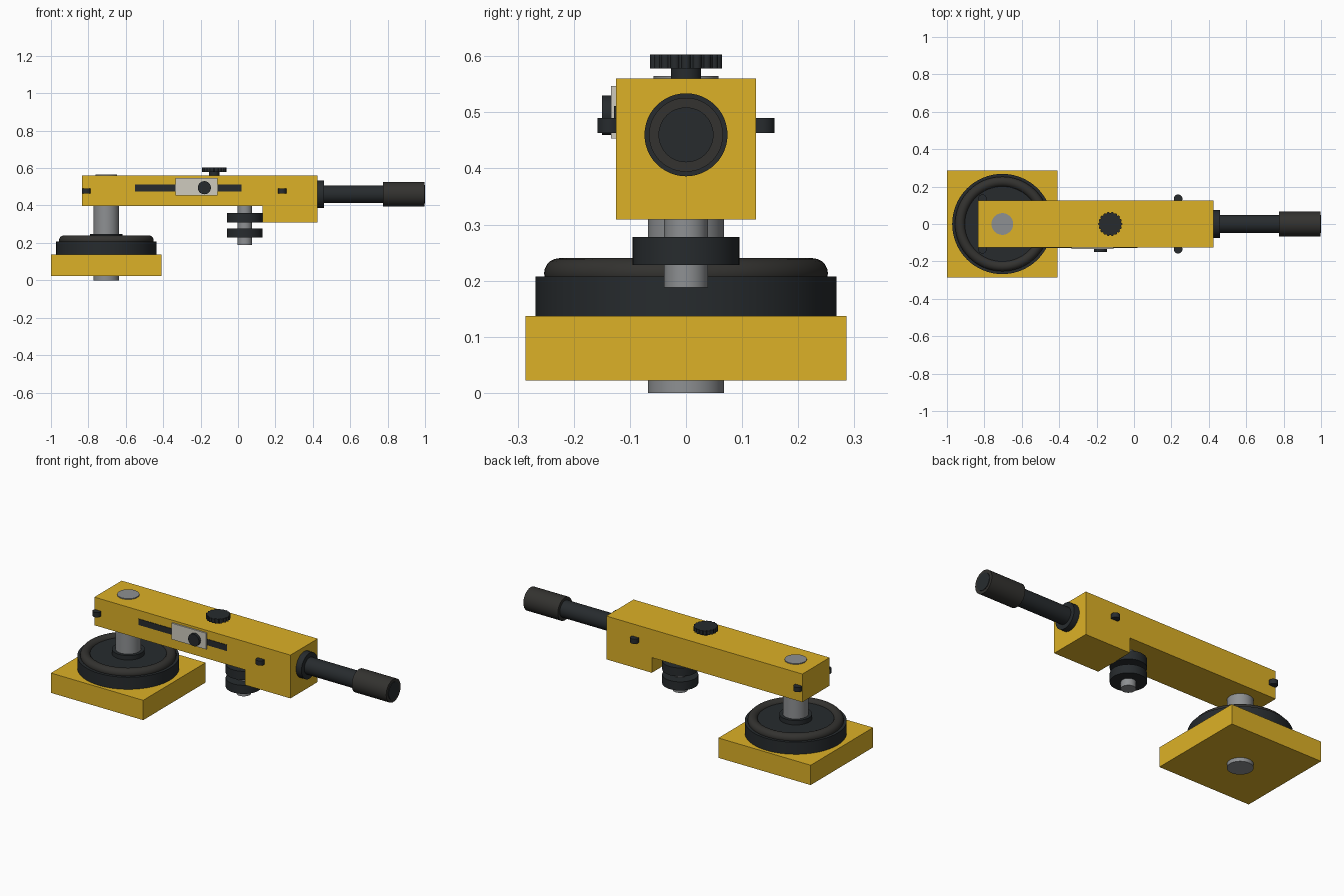
import bpy, bmesh, math
from mathutils import Matrix

if "Cube" in bpy.data.objects:
    bpy.data.objects.remove(bpy.data.objects["Cube"])


def material(name, rgb):
    m = bpy.data.materials.new(name)
    m.diffuse_color = (*rgb, 1)
    m.use_nodes = True
    m.node_tree.nodes["Principled BSDF"].inputs["Base Color"].default_value = m.diffuse_color
    return m


YELLOW = material("yellow paint", (0.72, 0.44, 0.02))
DARK = material("dark plastic", (0.02, 0.024, 0.027))
RUBBER = material("rubber", (0.033, 0.032, 0.029))
STEEL = material("steel", (0.27, 0.28, 0.29))
PALE = material("pale plate", (0.62, 0.6, 0.52))


def finish(bm, name, mat, smooth=False):
    bmesh.ops.recalc_face_normals(bm, faces=bm.faces)
    me = bpy.data.meshes.new(name)
    bm.to_mesh(me)
    bm.free()
    me.materials.append(mat)
    ob = bpy.data.objects.new(name, me)
    bpy.context.collection.objects.link(ob)
    if smooth:
        bpy.ops.object.select_all(action='DESELECT')
        ob.select_set(True)
        bpy.context.view_layer.objects.active = ob
        bpy.ops.object.shade_smooth_by_angle(angle=math.radians(35))
    return ob


def box(name, x, y, z, mat):
    bm = bmesh.new()
    bmesh.ops.create_cube(bm, size=1)
    for v in bm.verts:
        v.co = [r[0] + (c + 0.5) * (r[1] - r[0]) for c, r in zip(v.co, (x, y, z))]
    return finish(bm, name, mat)


def lathe(name, profile, mat, axis='Z', at=(0, 0, 0), n=48):
    """Spin (radius, height) points around an axis through 'at'."""
    rot = {'Z': Matrix(), 'X': Matrix.Rotation(math.pi / 2, 4, 'Y'),
           '-Y': Matrix.Rotation(math.pi / 2, 4, 'X')}[axis]
    bm = bmesh.new()
    vs = [bm.verts.new((r, 0, h)) for r, h in profile]
    es = [bm.edges.new(p) for p in zip(vs, vs[1:])]
    bmesh.ops.spin(bm, geom=vs + es, cent=(0, 0, 0), axis=(0, 0, 1),
                   angle=math.tau, steps=n)
    bmesh.ops.remove_doubles(bm, verts=bm.verts, dist=1e-5)
    bmesh.ops.transform(bm, matrix=Matrix.Translation(at) @ rot, verts=bm.verts)
    return finish(bm, name, mat, True)


def rod(name, r, h0, h1, mat, axis='Z', at=(0, 0, 0), n=48):
    return lathe(name, [(0, h0), (r, h0), (r, h1), (0, h1)], mat, axis, at, n)


# Base plate, pivot wheel and steel pivot post
PX = -0.704
box("base_plate", (-1, -0.408), (-0.286, 0.286), (0.022, 0.137), YELLOW)
rod("wheel_body", 0.268, 0.137, 0.207, DARK, at=(PX, 0, 0), n=64)
tire = [(0.226 + 0.027 * math.cos(a), 0.213 + 0.027 * math.sin(a))
        for a in (i * math.tau / 20 for i in range(21))]
lathe("wheel_rubber_rim", tire, RUBBER, at=(PX, 0, 0), n=64)
rod("wheel_inner_disc", 0.204, 0.2, 0.222, DARK, at=(PX, 0, 0), n=64)
rod("post_collar", 0.086, 0.22, 0.248, DARK, at=(PX, 0, 0))
rod("pivot_post", 0.068, 0, 0.40, STEEL, at=(PX, 0, 0))
rod("pivot_cap", 0.058, 0.55, 0.565, STEEL, at=(PX, 0, 0))

# Arm: stepped side profile extruded across the width
bm = bmesh.new()
side = [(-0.834, 0.397), (0.132, 0.397), (0.132, 0.309),
        (0.424, 0.309), (0.424, 0.56), (-0.834, 0.56)]
face = bm.faces.new([bm.verts.new((x, -0.125, z)) for x, z in side])
new = bmesh.ops.extrude_face_region(bm, geom=[face])["geom"]
bmesh.ops.translate(bm, vec=(0, 0.25, 0),
                    verts=[v for v in new if isinstance(v, bmesh.types.BMVert)])
finish(bm, "arm", YELLOW)

# Handle pointing along +x
H = (0, 0, 0.46)
rod("handle_collar", 0.074, 0.42, 0.459, DARK, 'X', H)
rod("handle_shaft", 0.048, 0.45, 0.79, DARK, 'X', H)
rod("handle_grip", 0.066, 0.776, 0.997, RUBBER, 'X', H)
rod("grip_end_disc", 0.049, 0.99, 1.0, DARK, 'X', H)

# Cutter spindle with two discs under the arm
rod("spindle", 0.039, 0.188, 0.40, STEEL, at=(0.037, 0, 0))
for i, z in enumerate((0.228, 0.309)):
    rod(f"spindle_disc_{i + 1}", 0.095, z, z + 0.05, DARK, at=(0.037, 0, 0))

# Knurled thumb screw on top
KX = -0.127
rod("thumb_screw_stem", 0.027, 0.555, 0.58, DARK, at=(KX, 0, 0))
rod("thumb_screw_head", 0.059, 0.578, 0.603, DARK, at=(KX, 0, 0))
bm = bmesh.new()
for i in range(18):
    a = i * math.tau / 18
    bmesh.ops.create_cone(bm, cap_ends=True, segments=12, radius1=0.008,
                          radius2=0.008, depth=0.0246, matrix=Matrix.Translation(
                              (KX + 0.057 * math.cos(a), 0.057 * math.sin(a), 0.5905)))
finish(bm, "thumb_screw_knurls", DARK, True)

# Slide track, plate and lock knob on the front
box("slide_track", (-0.55, 0.018), (-0.128, -0.12), (0.476, 0.511), DARK)
box("slide_plate", (-0.333, -0.11), (-0.134, -0.12), (0.453, 0.547), PALE)
rod("slide_knob", 0.035, 0.12, 0.15, DARK, '-Y', (-0.18, 0, 0.495))

# Guide pegs on both flanks
for x, end in ((0.236, "handle"), (-0.811, "pivot")):
    for y, flank in ((-0.135, "front"), (0.135, "back")):
        rod(f"{end}_peg_{flank}", 0.023, 0.463, 0.49, DARK, at=(x, y, 0), n=24)
